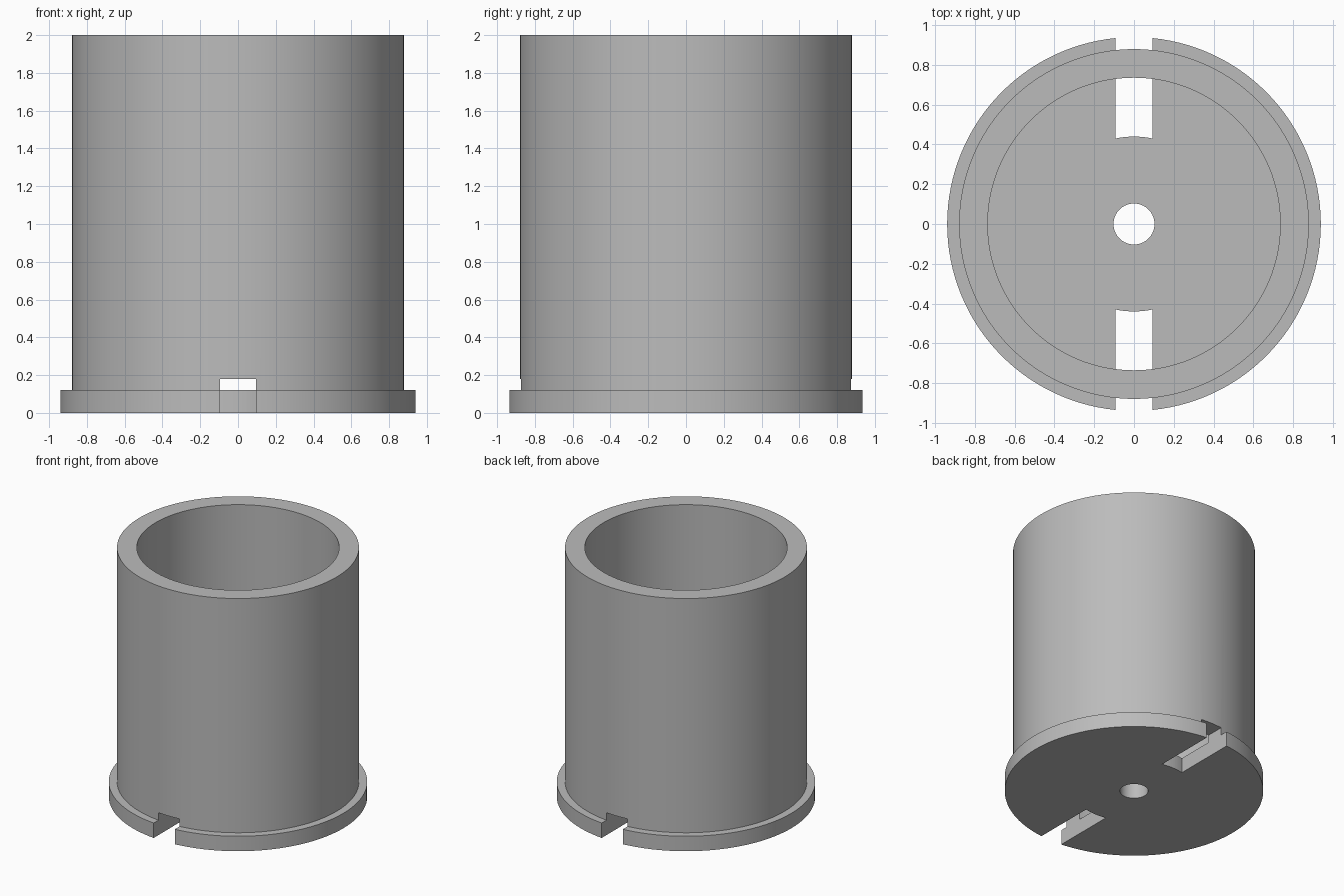
import bpy, bmesh, math

cube = bpy.data.objects.get("Cube")
if cube:
    bpy.data.objects.remove(cube, do_unlink=True)

SEGMENTS = 128
BORE, INNER, OUTER, FLANGE = 0.103, 0.736, 0.88, 0.94
FLOOR, HEIGHT = 0.12, 2.0
SLOT_HALF, SLOT_START, SLOT_TOP = 0.094, 0.44, 0.18

grey = bpy.data.materials.new("plain grey")
grey.use_nodes = True
colour = (0.5, 0.5, 0.5, 1)
grey.diffuse_color = colour
grey.node_tree.nodes["Principled BSDF"].inputs["Base Color"].default_value = colour


def add_object(name, bm):
    bmesh.ops.recalc_face_normals(bm, faces=bm.faces)
    mesh = bpy.data.meshes.new(name)
    bm.to_mesh(mesh)
    bm.free()
    mesh.materials.append(grey)
    obj = bpy.data.objects.new(name, mesh)
    bpy.context.collection.objects.link(obj)
    return obj


def lathe(name, profile):
    """Turn a closed (radius, height) outline around z."""
    bm = bmesh.new()
    rings = []
    for i in range(SEGMENTS):
        a = math.tau * i / SEGMENTS
        rings.append([bm.verts.new((r * math.cos(a), r * math.sin(a), z)) for r, z in profile])
    for i, ring in enumerate(rings):
        after = rings[(i + 1) % SEGMENTS]
        for j in range(len(profile)):
            k = (j + 1) % len(profile)
            bm.faces.new((ring[j], after[j], after[k], ring[k]))
    return add_object(name, bm)


def slot_cutter(name, side):
    """Straight slot whose inner end follows an arc about the axis."""
    reach = math.asin(SLOT_HALF / SLOT_START)
    angles = [reach * (i / 4 - 1) for i in range(9)]
    outline = [(SLOT_START * math.sin(a), SLOT_START * math.cos(a)) for a in angles]
    outline += [(SLOT_HALF, 1.1), (-SLOT_HALF, 1.1)]
    bm = bmesh.new()
    base = bm.faces.new([bm.verts.new((side * x, side * y, -0.1)) for x, y in outline])
    top = bmesh.ops.extrude_face_region(bm, geom=[base])["geom"]
    verts = [v for v in top if isinstance(v, bmesh.types.BMVert)]
    bmesh.ops.translate(bm, verts=verts, vec=(0, 0, SLOT_TOP + 0.1))
    return add_object(name, bm)


# Cup with bottom flange and centre bore
cup = lathe("flanged_cup", [
    (BORE, 0), (FLANGE, 0), (FLANGE, FLOOR), (OUTER, FLOOR),
    (OUTER, HEIGHT), (INNER, HEIGHT), (INNER, FLOOR), (BORE, FLOOR)])

# Front and back slots through floor, wall and flange
for name, side in (("front_slot_cutter", -1), ("back_slot_cutter", 1)):
    cutter = slot_cutter(name, side)
    cutter.hide_render = True
    cutter.hide_viewport = True
    cut = cup.modifiers.new(name, 'BOOLEAN')
    cut.operation = 'DIFFERENCE'
    cut.solver = 'EXACT'
    cut.object = cutter

# Bake the cuts, then smooth the round walls
bpy.context.view_layer.update()
result = bpy.data.meshes.new_from_object(cup.evaluated_get(bpy.context.evaluated_depsgraph_get()))
cup.modifiers.clear()
cup.data = result
for helper in [o for o in bpy.data.objects if o.name.endswith("_slot_cutter")]:
    bpy.data.objects.remove(helper, do_unlink=True)

bpy.ops.object.select_all(action='DESELECT')
cup.select_set(True)
bpy.context.view_layer.objects.active = cup
bpy.ops.object.shade_smooth_by_angle(angle=math.radians(30))
